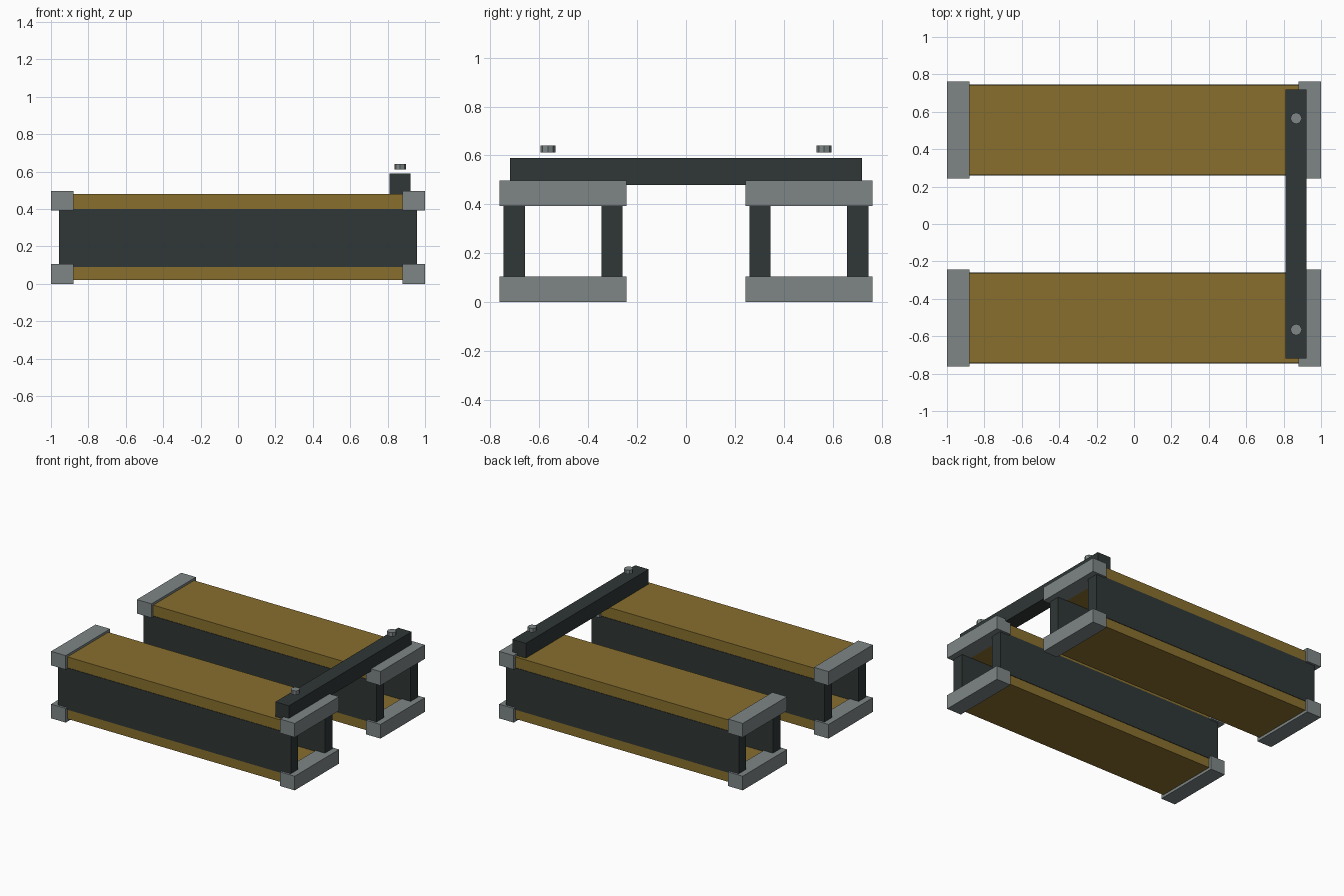
import bpy
import bmesh
import math

if "Cube" in bpy.data.objects:
    bpy.data.objects.remove(bpy.data.objects["Cube"])


def srgb(r, g, b):
    def lin(c):
        c /= 255
        return c / 12.92 if c <= 0.04045 else ((c + 0.055) / 1.055) ** 2.4
    return (lin(r), lin(g), lin(b), 1)


def material(name, *rgb):
    m = bpy.data.materials.new(name)
    m.diffuse_color = srgb(*rgb)
    m.use_nodes = True
    m.node_tree.nodes["Principled BSDF"].inputs["Base Color"].default_value = m.diffuse_color
    return m


GOLD = material("ochre wood", 136, 111, 46)
GREY = material("grey metal", 126, 134, 134)
DARK = material("dark slate", 47, 55, 54)


def finish(bm, name, mat):
    mesh = bpy.data.meshes.new(name)
    bm.to_mesh(mesh)
    bm.free()
    mesh.materials.append(mat)
    ob = bpy.data.objects.new(name, mesh)
    bpy.context.collection.objects.link(ob)
    return ob


def box(name, mat, x, y, z):
    """Box from (low, high) ranges on each axis."""
    bm = bmesh.new()
    bmesh.ops.create_cube(bm, size=1)
    for v in bm.verts:
        for i, (lo, hi) in enumerate((x, y, z)):
            v.co[i] = (lo + hi) / 2 + v.co[i] * (hi - lo)
    return finish(bm, name, mat)


def span(centre, half):
    return (centre - half, centre + half)


for side, label in ((-1, "front"), (1, "back")):
    yc = side * 0.503

    # upper and lower boards with end caps
    for level, board_z, cap_z in (("lower", (0.02, 0.098), (0, 0.105)),
                                  ("upper", (0.395, 0.48), (0.393, 0.497))):
        box(f"{label}_{level}_board", GOLD, (-0.95, 0.95), span(yc, 0.24), board_z)
        for end, end_label in ((-1, "left"), (1, "right")):
            box(f"{label}_{level}_{end_label}_cap", GREY,
                span(end * 0.94, 0.06), span(yc, 0.26), cap_z)

    # two upright walls of each box beam
    for wall, wall_label in ((-1, "near"), (1, "far")):
        box(f"{label}_{wall_label}_wall", DARK, (-0.956, 0.956),
            span(yc + wall * 0.2, 0.0435), (0.09, 0.4))

    # bolt head hovering over the cross bar
    bm = bmesh.new()
    bmesh.ops.create_cone(bm, cap_ends=True, segments=8, radius1=0.031,
                          radius2=0.031, depth=0.03)
    bolt = finish(bm, f"{label}_bolt", GREY)
    bolt.location = (0.867, side * 0.565, 0.626)

# cross bar joining both beams
box("cross_bar", DARK, (0.811, 0.922), (-0.72, 0.72), (0.479, 0.59))
